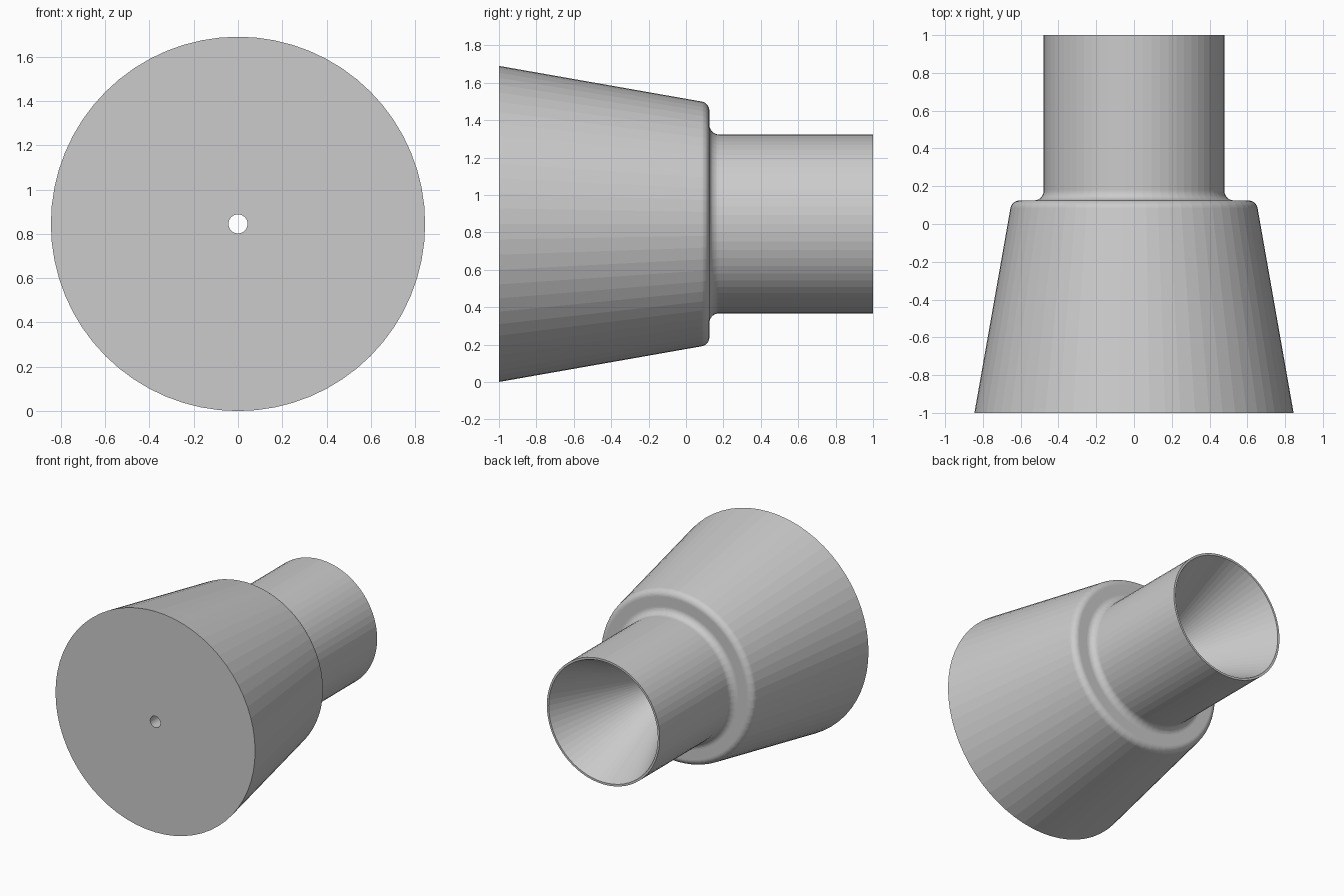
import bpy
import bmesh
from math import cos, sin, radians, tau
from mathutils import Vector

cube = bpy.data.objects.get("Cube")
if cube:
    bpy.data.objects.remove(cube, do_unlink=True)

RADIUS = 0.845   # wide end, also the height of the axis
SIDES = 64


def arc(r, y, size, start, end, steps=8):
    """Rounded corner in the (radius, y) plane."""
    angles = [radians(start + (end - start) * i / steps) for i in range(steps + 1)]
    return [(r + size * cos(a), y + size * sin(a)) for a in angles]


# Closed section: front face, tapered body, shoulder, tube, funnel and pinhole
section = [(0.043, -1), (RADIUS, -1)]
section += arc(0.605, 0.075, 0.05, 10, 90)
section += arc(0.53, 0.177, 0.052, -90, -180)
section += [(0.478, 1), (0.462, 1), (0.043, 0.1)]

# Revolve the section around the y axis
bm = bmesh.new()
rings = []
for i in range(SIDES):
    a = tau * i / SIDES
    rings.append([bm.verts.new(Vector((r * cos(a), y, RADIUS + r * sin(a))))
                  for r, y in section])
for i, ring in enumerate(rings):
    following = rings[(i + 1) % SIDES]
    for j in range(len(section)):
        k = (j + 1) % len(section)
        bm.faces.new((ring[j], ring[k], following[k], following[j]))
bmesh.ops.recalc_face_normals(bm, faces=bm.faces)

mesh = bpy.data.meshes.new("tapered_nozzle")
bm.to_mesh(mesh)
bm.free()
nozzle = bpy.data.objects.new("tapered_nozzle", mesh)
bpy.context.collection.objects.link(nozzle)

# Plain grey finish
grey = bpy.data.materials.new("light_grey")
grey.use_nodes = True
colour = (0.6, 0.6, 0.6, 1)
grey.diffuse_color = colour
grey.node_tree.nodes["Principled BSDF"].inputs["Base Color"].default_value = colour
mesh.materials.append(grey)
